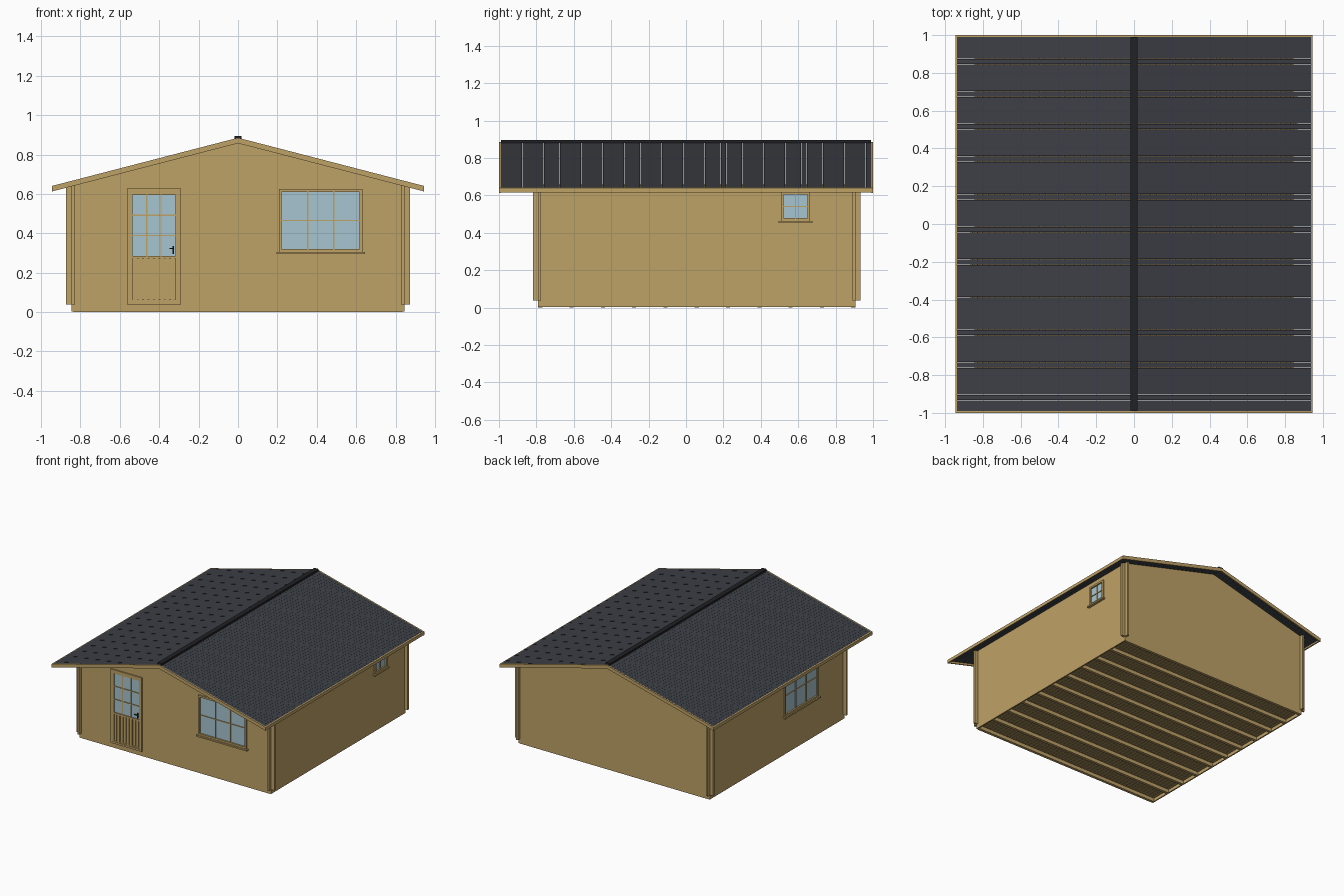
import bpy, bmesh
from math import radians
from mathutils import Matrix

if "Cube" in bpy.data.objects:
    bpy.data.objects.remove(bpy.data.objects["Cube"])


def material(name, rgb):
    m = bpy.data.materials.new(name)
    m.diffuse_color = (*rgb, 1)
    m.use_nodes = True
    m.node_tree.nodes["Principled BSDF"].inputs["Base Color"].default_value = m.diffuse_color
    return m


WOOD = material("pine", (0.52, 0.36, 0.135))
FLOOR = material("floor_wood", (0.36, 0.25, 0.10))
FELT = material("roof_felt", (0.045, 0.05, 0.06))
GLASS = material("glass", (0.39, 0.56, 0.64))
BLACK = material("black_metal", (0.015, 0.015, 0.018))


def prism(bm, pts, y0, y1):
    """Extrude an x-z outline from y0 to y1."""
    a = [bm.verts.new((x, y0, z)) for x, z in pts]
    b = [bm.verts.new((x, y1, z)) for x, z in pts]
    bm.faces.new(a)
    bm.faces.new(b[::-1])
    for i in range(len(pts)):
        j = (i + 1) % len(pts)
        bm.faces.new((a[j], a[i], b[i], b[j]))


def box(bm, x0, x1, y0, y1, z0, z1):
    prism(bm, [(x0, z0), (x1, z0), (x1, z1), (x0, z1)], y0, y1)


def finish(bm, name, mat, matrix=None, mirror=False):
    bmesh.ops.recalc_face_normals(bm, faces=bm.faces)
    me = bpy.data.meshes.new(name)
    bm.to_mesh(me)
    bm.free()
    if mat:
        me.materials.append(mat)
    ob = bpy.data.objects.new(name, me)
    bpy.context.collection.objects.link(ob)
    if matrix:
        ob.matrix_world = matrix
    if mirror:
        ob.modifiers.new("mirror", 'MIRROR')
    return ob


XW, YF, YB, T = 0.845, -0.79, 0.905, 0.016    # wall faces and thickness
EXT, ZB = 0.028, 0.037                        # crossed corner ends, wall base
APEX, SLOPE, EAVE = 0.885, 0.259, 0.945


def roof_z(x, drop=0.0):
    return APEX - SLOPE * abs(x) - drop


# Gable walls with corner ends crossing the side walls
walls = {}
e = XW + EXT
for name, y in (("front_wall", YF), ("back_wall", YB - T)):
    bm = bmesh.new()
    prism(bm, [(-e, ZB), (e, ZB), (e, roof_z(e, 0.012)),
               (0, roof_z(0, 0.012)), (-e, roof_z(e, 0.012))], y, y + T)
    walls[name] = finish(bm, name, WOOD)

# Side walls
for name, s in (("left_wall", -1), ("right_wall", 1)):
    bm = bmesh.new()
    prism(bm, [(s * (XW - T), ZB), (s * XW, ZB), (s * XW, roof_z(XW, 0.012)),
               (s * (XW - T), roof_z(XW - T, 0.012))], YF - EXT, YB + EXT)
    walls[name] = finish(bm, name, WOOD)

# Floor joists across, closed by rim boards
bm = bmesh.new()
n = 11
for i in range(n):
    y = YF + (YB - YF - 0.022) * i / (n - 1)
    box(bm, -XW + 0.01, XW - 0.01, y, y + 0.022, 0, 0.028)
for s in (-1, 1):
    x0, x1 = sorted((s * (XW - 0.01), s * XW))
    box(bm, x0, x1, YF, YB, 0.002, ZB)
for y in (YF, YB - 0.01):
    box(bm, -XW + 0.01, XW - 0.01, y, y + 0.01, 0.028, ZB)
finish(bm, "floor_joists", WOOD)

# Floor boards running front to back
bm = bmesh.new()
n = 54
w = 2 * (XW - 0.01) / n
for i in range(n):
    x = -XW + 0.01 + i * w
    box(bm, x, x + w - 0.002, YF + 0.01, YB - 0.01, 0.028, 0.036)
finish(bm, "floor_boards", FLOOR)

# Roof planks with hairline gaps
bm = bmesh.new()
n = 69
w = 1.98 / n
for i in range(n):
    y = -0.99 + i * w
    xo = EAVE - 0.009
    prism(bm, [(0, roof_z(0)), (xo, roof_z(xo)), (xo, roof_z(xo, 0.012)),
               (0, roof_z(0, 0.012))], y, y + w - 0.0008)
finish(bm, "roof_planks", FELT, mirror=True)

# Barge boards on both gables and the eave boards
bm = bmesh.new()
for y in (-1.0, 0.99):
    prism(bm, [(0, roof_z(0)), (EAVE, roof_z(EAVE)), (EAVE, roof_z(EAVE, 0.028)),
               (0, roof_z(0, 0.028))], y, y + 0.01)
xo = EAVE - 0.009
prism(bm, [(xo, roof_z(xo)), (EAVE, roof_z(EAVE)), (EAVE, roof_z(EAVE, 0.025)),
           (xo, roof_z(xo, 0.025))], -0.99, 0.99)
finish(bm, "roof_edge_boards", WOOD, mirror=True)

# Ridge cap
bm = bmesh.new()
box(bm, -0.019, 0.019, -0.99, 0.99, 0.879, 0.895)
finish(bm, "ridge_cap", BLACK)


def cut(wall, name, x0, x1, z0, z1, matrix):
    bm = bmesh.new()
    box(bm, x0, x1, -0.05, 0.05, z0, z1)
    c = finish(bm, name + "_cutter", None, matrix)
    c.hide_render = True
    c.hide_viewport = False
    c.display_type = 'WIRE'
    m = walls[wall].modifiers.new("opening", 'BOOLEAN')
    m.object = c
    m.solver = 'EXACT'


def frame(bm, x0, x1, z0, z1, t, y0, y1):
    """Four bars just outside the rectangle."""
    box(bm, x0 - t, x0, y0, y1, z0 - t, z1 + t)
    box(bm, x1, x1 + t, y0, y1, z0 - t, z1 + t)
    box(bm, x0, x1, y0, y1, z0 - t, z0)
    box(bm, x0, x1, y0, y1, z1, z1 + t)


def glazing(name, x0, x1, z0, z1, cols, rows, bm, matrix):
    """Glass pane plus muntin bars added to bm."""
    for i in range(1, cols):
        x = x0 + (x1 - x0) * i / cols
        box(bm, x - 0.003, x + 0.003, -0.004, 0.012, z0, z1)
    for i in range(1, rows):
        z = z0 + (z1 - z0) * i / rows
        box(bm, x0, x1, -0.0035, 0.0115, z - 0.003, z + 0.003)
    g = bmesh.new()
    box(g, x0, x1, 0.002, 0.006, z0, z1)
    finish(g, name + "_glass", GLASS, matrix)


def window(name, wall, hw, z0, z1, cols, rows, matrix):
    cut(wall, name, -hw - 0.008, hw + 0.008, z0 - 0.008, z1 + 0.008, matrix)
    bm = bmesh.new()
    frame(bm, -hw, hw, z0, z1, 0.014, -0.010, 0.018)
    box(bm, -hw - 0.026, hw + 0.026, -0.02, 0.001, z0 - 0.025, z0 - 0.014)
    glazing(name, -hw, hw, z0, z1, cols, rows, bm, matrix)
    finish(bm, name + "_frame", WOOD, matrix)


def facing(x, y, deg):
    return Matrix.Translation((x, y, 0)) @ Matrix.Rotation(radians(deg), 4, 'Z')


# Windows: two large, one small
window("front_window", "front_wall", 0.198, 0.32, 0.61, 3, 2, facing(0.42, YF, 0))
window("left_window", "left_wall", 0.198, 0.32, 0.61, 3, 2, facing(-XW, -0.24, -90))
window("right_window", "right_wall", 0.064, 0.478, 0.605, 2, 2, facing(XW, 0.585, 90))

# Door: frame, glazed upper half, slatted lower half, handle
D = facing(-0.427, YF, 0)
cut("front_wall", "door", -0.125, 0.125, 0.045, 0.61, D)
bm = bmesh.new()
frame(bm, -0.122, 0.122, 0.053, 0.612, 0.015, -0.010, 0.018)
x0, x1, z0, z1 = -0.11, 0.11, 0.285, 0.595
for a in (-0.122, x1):
    box(bm, a, a + 0.012, -0.006, 0.012, 0.053, 0.612)
box(bm, x0, x1, -0.006, 0.012, z1, 0.612)
box(bm, x0, x1, -0.006, 0.012, 0.272, z0)
box(bm, x0, x1, -0.006, 0.012, 0.053, 0.063)
box(bm, x0, x1, 0.002, 0.010, 0.063, 0.272)
for i in range(8):
    x = x0 + 0.22 * (i + 0.5) / 8
    box(bm, x - 0.009, x + 0.009, -0.005, 0.002, 0.063, 0.272)
glazing("door", x0, x1, z0, z1, 3, 3, bm, D)
finish(bm, "door_frame", WOOD, D)
bm = bmesh.new()
box(bm, 0.094, 0.103, -0.010, 0.0, 0.295, 0.335)
box(bm, 0.078, 0.102, -0.020, -0.014, 0.320, 0.326)
box(bm, 0.096, 0.102, -0.016, -0.008, 0.320, 0.326)
finish(bm, "door_handle", BLACK, D)
